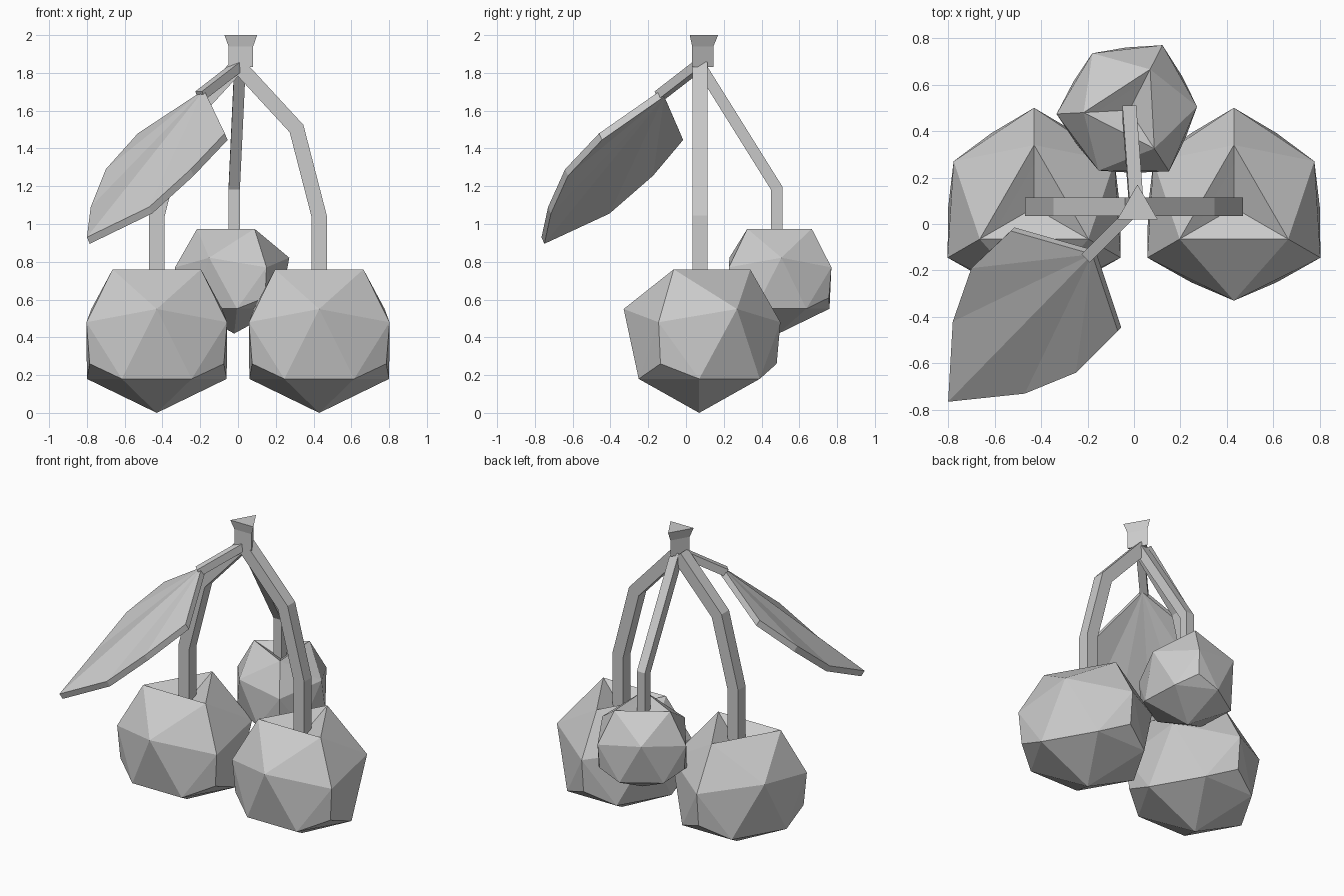
import bpy, bmesh
from math import sin, cos, radians
from mathutils import Vector

if "Cube" in bpy.data.objects:
    bpy.data.objects.remove(bpy.data.objects["Cube"], do_unlink=True)

grey = bpy.data.materials.new("plain grey")
grey.use_nodes = True
grey.diffuse_color = (0.6, 0.6, 0.6, 1)
grey.node_tree.nodes["Principled BSDF"].inputs["Base Color"].default_value = (0.6, 0.6, 0.6, 1)


def finish(name, bm):
    bmesh.ops.recalc_face_normals(bm, faces=bm.faces)
    mesh = bpy.data.meshes.new(name)
    bm.to_mesh(mesh)
    bm.free()
    mesh.materials.append(grey)
    obj = bpy.data.objects.new(name, mesh)
    bpy.context.collection.objects.link(obj)
    return obj


def loft(name, rings):
    """Join closed rings of points and cap both ends."""
    bm = bmesh.new()
    rows = [[bm.verts.new(p) for p in ring] for ring in rings]
    n = len(rows[0])
    for a, b in zip(rows, rows[1:]):
        for i in range(n):
            j = (i + 1) % n
            bm.faces.new((a[i], a[j], b[j], b[i]))
    bm.faces.new(rows[0])
    bm.faces.new(rows[-1])
    return finish(name, bm)


def stalk(name, path, side, width):
    """Square bar mitred along a path that bends at right angles to side."""
    path = [Vector(p) for p in path]
    side = Vector(side).normalized()
    rings = []
    for i, p in enumerate(path):
        before = (p - path[max(i - 1, 0)]).normalized()
        after = (path[min(i + 1, len(path) - 1)] - p).normalized()
        t = (before + after).normalized()
        up = t.cross(side).normalized() / max(t.dot(after), t.dot(before))
        h = width / 2
        rings.append([p + side * h * a + up * h * b
                      for a, b in ((-1, -1), (1, -1), (1, 1), (-1, 1))])
    return loft(name, rings)


def cherry(name, location, scale=1.0, turn=0):
    """Faceted fruit with threefold symmetry and a dent for the stalk."""
    bm = bmesh.new()
    rings = {"top": (0.27, 0.76), "dent": (0.19, 0.73), "shoulder": (0.40, 0.55),
             "middle": (0.43, 0.48), "low": (0.41, 0.26), "base": (0.37, 0.18),
             "tip": (0, 0), "pit": (0, 0.66)}
    made = {}

    def v(ring, angle=0):
        r, z = rings[ring]
        key = (ring, angle % 360 if r else 0)
        if key not in made:
            a = radians(angle)
            made[key] = bm.verts.new((r * cos(a), r * sin(a), z))
        return made[key]

    for a in (90, 210, 330):
        b = a + 120
        for s in (-1, 1):
            shoulder, base = v("shoulder", a + 60 * s), v("base", a + 30 * s)
            bm.faces.new((v("top", a), v("middle", a), shoulder))
            bm.faces.new((shoulder, v("middle", a), base))
            bm.faces.new((v("middle", a), v("low", a), base))
        left, right, far = v("base", a - 30), v("base", a + 30), v("base", a + 90)
        bm.faces.new((v("low", a), left, right))
        bm.faces.new((v("tip"), left, right))
        bm.faces.new((v("tip"), right, far))
        bm.faces.new((v("shoulder", a + 60), right, far))
        bm.faces.new((v("top", a), v("top", b), v("shoulder", a + 60)))
        bm.faces.new((v("top", a), v("top", b), v("dent", b), v("dent", a)))
        bm.faces.new((v("dent", a), v("dent", b), v("pit")))
    obj = finish(name, bm)
    obj.location = location
    obj.scale = (scale,) * 3
    obj.rotation_euler.z = radians(turn)


# Fruit
cherry("left_cherry", (0.43, 0.07, 0))
cherry("right_cherry", (-0.43, 0.07, 0))
cherry("back_cherry", (-0.02, 0.49, 0.42), 0.73, -27)

# Stalks
for name, s in (("left_stalk", 1), ("right_stalk", -1)):
    stalk(name, [(0.01 * s, 0.075, 1.83), (0.31 * s, 0.075, 1.505),
                 (0.43 * s, 0.075, 1.04), (0.43 * s, 0.075, 0.64)], (0, 1, 0), 0.08)
stalk("back_stalk", [(0.01, 0.08, 1.83), (-0.02, 0.48, 1.19), (-0.02, 0.48, 0.88)],
      (1, 0, 0), 0.06)
stalk("leaf_stalk", [(0.02, 0.08, 1.85), (-0.2, -0.14, 1.68)], (1, -1, 0), 0.05)

# Three-sided knob with a flared top
loft("stalk_knob", [[(0.015 + r * cos(radians(a)), 0.07 + r * sin(radians(a)), z)
                     for a in (90, 210, 330)]
                    for r, z in ((0.075, 1.83), (0.075, 1.94), (0.1, 2.0))])

# Leaf folded along its midrib: right and left edge, then thickness
edge = [(-0.53, -0.03, 1.48), (-0.70, -0.19, 1.29), (-0.78, -0.42, 1.09)]
other = [(-0.07, -0.46, 1.48), (-0.25, -0.64, 1.29), (-0.47, -0.73, 1.09)]
base, tip = (-0.18, -0.13, 1.71), (-0.80, -0.765, 0.93)
bm = bmesh.new()
ends = [bm.verts.new(base), bm.verts.new(tip)]
for side in (edge, other):
    bm.faces.new([ends[0]] + [bm.verts.new(p) for p in side] + [ends[1]])
bmesh.ops.triangulate(bm, faces=bm.faces)
under = bmesh.ops.extrude_face_region(bm, geom=bm.faces[:], use_keep_orig=True)["geom"]
bmesh.ops.translate(bm, vec=(0.015, 0.015, -0.035),
                    verts=[g for g in under if isinstance(g, bmesh.types.BMVert)])
finish("leaf", bm)
